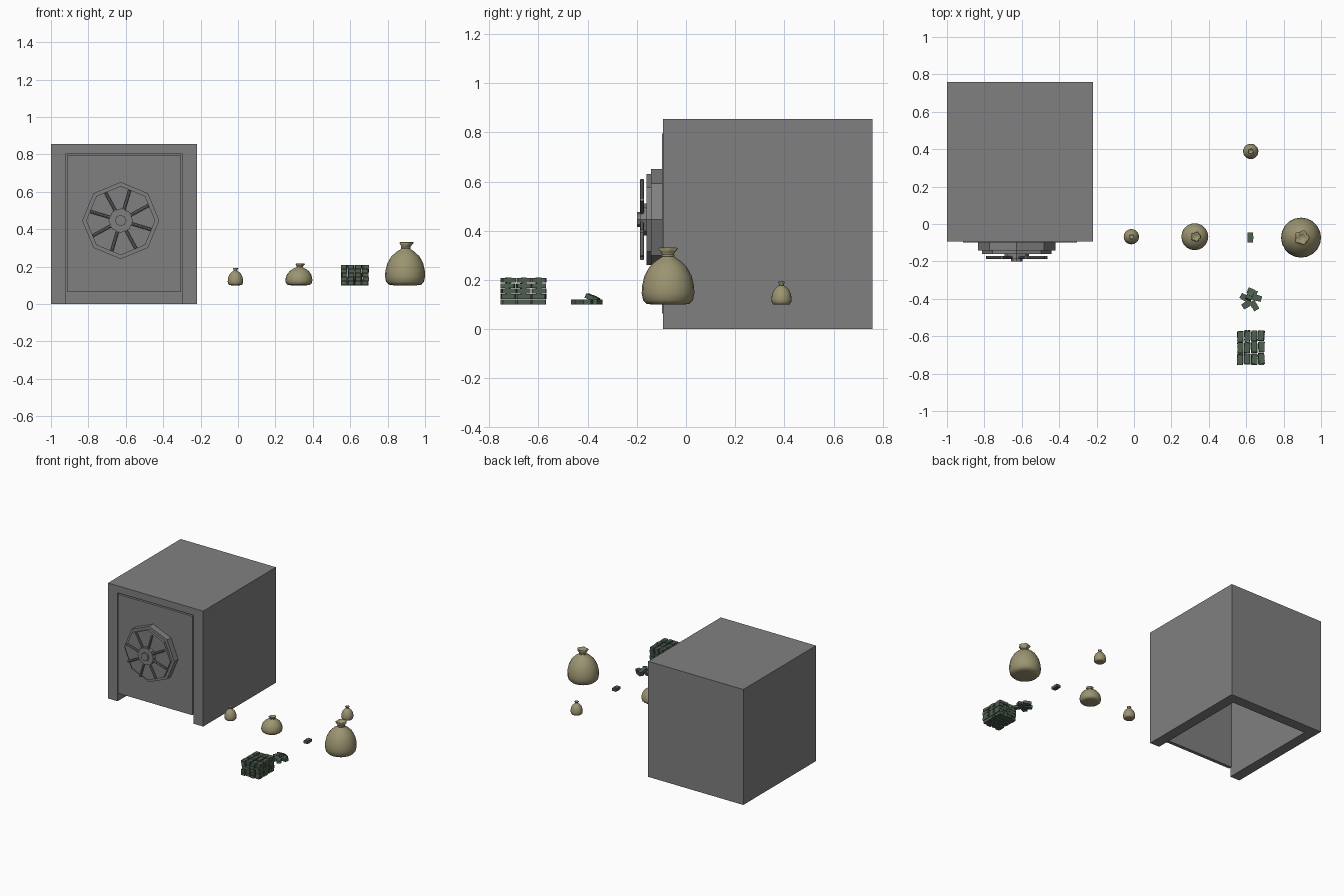
import bpy, bmesh, math, random
from mathutils import Matrix, Vector, Euler

if "Cube" in bpy.data.objects:
    bpy.data.objects.remove(bpy.data.objects["Cube"])

random.seed(4)


def material(name, color):
    m = bpy.data.materials.new(name)
    m.diffuse_color = (*color, 1)
    m.use_nodes = True
    m.node_tree.nodes["Principled BSDF"].inputs["Base Color"].default_value = m.diffuse_color
    return m


STEEL = material("steel", (0.216, 0.216, 0.216))
CLOTH = material("cloth", (0.33, 0.295, 0.165))
CASH = material("cash", (0.08, 0.115, 0.082))


def add_object(name, bm, mat=STEEL, smooth=False):
    bmesh.ops.recalc_face_normals(bm, faces=bm.faces)
    me = bpy.data.meshes.new(name)
    bm.to_mesh(me)
    bm.free()
    ob = bpy.data.objects.new(name, me)
    bpy.context.collection.objects.link(ob)
    me.materials.append(mat)
    for p in me.polygons:
        p.use_smooth = smooth
    return ob


def box(bm, lo, hi):
    lo, hi = Vector(lo), Vector(hi)
    bmesh.ops.create_cube(bm, size=1, matrix=Matrix.Translation((lo + hi) / 2)
                          @ Matrix.Diagonal((*(hi - lo), 1)))


# Safe body: one shell, open at the front and underneath
X0, X1, Y0, Y1, TOP, WALL = -1.0, -0.22, -0.093, 0.758, 0.855, 0.078
bm = bmesh.new()
box(bm, (X0, Y0, 0), (X1, Y1, TOP))
body = add_object("safe_body", bm)
bm = bmesh.new()
box(bm, (X0 + WALL, Y0 - 0.1, -0.1), (X1 - WALL, Y1 - WALL, 0.803))
cutter = add_object("safe_hollow_cutter", bm)
cutter.hide_render = True
cutter.hide_viewport = True
mod = body.modifiers.new("hollow", "BOOLEAN")
mod.object, mod.operation, mod.solver = cutter, "DIFFERENCE", "EXACT"

# Door panel with a narrow gap around it
bm = bmesh.new()
box(bm, (X0 + WALL + 0.007, -0.098, 0.063), (X1 - WALL - 0.007, -0.073, 0.796))
add_object("safe_door", bm)

# Door lock: stacked octagonal discs, hub and knob
CX, CZ = -0.627, 0.446


def disc(name, radius, back, front, sides=8):
    bm = bmesh.new()
    bmesh.ops.create_cone(bm, cap_ends=True, segments=sides, radius1=radius,
                          radius2=radius, depth=back - front,
                          matrix=Matrix.Translation((CX, (back + front) / 2, CZ))
                          @ Matrix.Rotation(math.pi / 2, 4, 'X'))
    return add_object(name, bm)


disc("lock_base", 0.206, -0.09, -0.143)
disc("lock_plate", 0.185, -0.14, -0.16)
disc("wheel_hub", 0.065, -0.158, -0.187)
disc("wheel_knob", 0.03, -0.18, -0.2)

# Eight wheel spokes
bm = bmesh.new()
for k in range(8):
    bmesh.ops.create_cone(
        bm, cap_ends=True, segments=8, radius1=0.008, radius2=0.008, depth=0.115,
        matrix=Matrix.Translation((CX, -0.179, CZ))
        @ Matrix.Rotation(math.radians(16.5 + 45 * k), 4, 'Y')
        @ Matrix.Translation((0, 0, 0.112)))
add_object("wheel_spokes", bm)

# Sacks: lathed profile (radius, height) with a gathered, flared neck
SACK = [(0, 0.01), (0.6, 0), (0.82, 0.015), (0.95, 0.08), (1.0, 0.2), (0.99, 0.32),
        (0.9, 0.5), (0.71, 0.66), (0.46, 0.77), (0.25, 0.83), (0.2, 0.86), (0.26, 0.92),
        (0.35, 0.98), (0.29, 1.0), (0.15, 0.94), (0, 0.92)]


def sack(name, x, y, radius, height, lean=0.0, sides=20):
    bm = bmesh.new()
    rings = []
    for i, (r, h) in enumerate(SACK):
        ring = []
        for k in range(1 if r == 0 else sides):
            a = 2 * math.pi * k / sides
            fold = 1 + (0.12 * math.cos(5 * a) if i >= 11 else 0)
            rr = r * radius * fold
            ring.append(bm.verts.new((x + rr * math.cos(a) + lean * h * h,
                                      y + rr * math.sin(a), 0.1 + h * height)))
        rings.append(ring)
    for a, b in zip(rings, rings[1:]):
        for k in range(sides):
            n = (k + 1) % sides
            quad = [a[k % len(a)], a[n % len(a)], b[n % len(b)], b[k % len(b)]]
            bm.faces.new(list(dict.fromkeys(quad)))
    add_object(name, bm, CLOTH, smooth=True)
    # Tie around the neck
    bpy.ops.mesh.primitive_torus_add(
        major_radius=radius * 0.2, minor_radius=radius * 0.05, major_segments=16,
        minor_segments=6, location=(x + lean * 0.74, y, 0.1 + 0.86 * height))
    tie = bpy.context.object
    tie.name = name + "_tie"
    tie.data.materials.append(CLOTH)
    bpy.ops.object.shade_smooth()


sack("small_sack_front", -0.014, -0.068, 0.041, 0.093)
sack("small_sack_back", 0.624, 0.388, 0.041, 0.093)
sack("squat_sack", 0.325, -0.068, 0.072, 0.115, 0.006)
sack("large_sack", 0.893, -0.073, 0.107, 0.232, 0.005)

# Cash bundles: bill block with a slightly proud paper band
BX, BY, BZ = 0.031, 0.054, 0.0215


def bundle(bm, x, y, z, turn=0.0, tilt=0.0):
    m = Matrix.Translation((x, y, z + BZ / 2)) @ Euler((tilt, 0, turn)).to_matrix().to_4x4()
    for sx, sy, sz in ((BX, BY, BZ * 0.9), (BX * 1.05, BY * 0.3, BZ)):
        bmesh.ops.create_cube(bm, size=1, matrix=m @ Matrix.Diagonal((sx, sy, sz, 1)))


bm = bmesh.new()
bundle(bm, 0.622, -0.072, 0.1)
add_object("single_bundle", bm, CASH)

# Loose pile
bm = bmesh.new()
for x, y, z, turn, tilt in ((0.632, -0.364, 0.1, 65, 0), (0.594, -0.395, 0.1, 60, 0),
                            (0.655, -0.395, 0.1, 75, 0), (0.643, -0.436, 0.1, 30, 0),
                            (0.604, -0.43, 0.1, -60, 0), (0.62, -0.38, 0.116, -20, -22)):
    bundle(bm, x, y, z, math.radians(turn), math.radians(tilt))
add_object("loose_bundles", bm, CASH)

# Stacked block: 4 x 3 columns of slightly shuffled bundles
bm = bmesh.new()
for i in range(4):
    for j in range(3):
        for k in range(5):
            bundle(bm, 0.568 + i * 0.0375 + random.uniform(-.002, .002),
                   -0.722 + j * 0.061 + random.uniform(-.005, .005),
                   0.1 + k * 0.022, random.uniform(-.08, .08))
add_object("stacked_bundles", bm, CASH)
